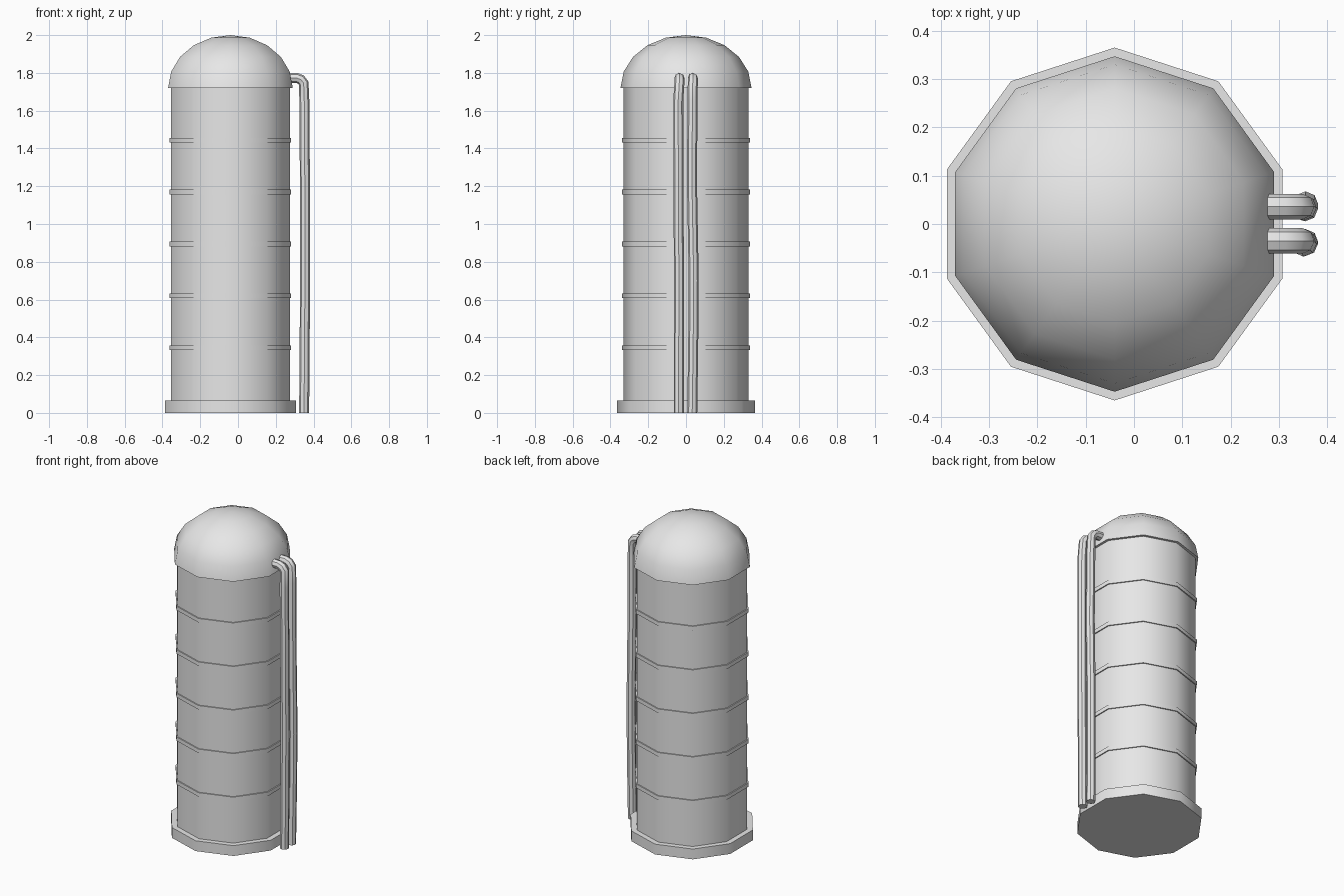
import bpy, bmesh
from math import pi, sin, cos, radians

cube = bpy.data.objects.get("Cube")
if cube:
    bpy.data.objects.remove(cube)

SIDES = 10
CENTRE_X = -0.04

grey = bpy.data.materials.new("plain grey")
grey.use_nodes = True
grey.diffuse_color = (0.8, 0.8, 0.8, 1)
grey.node_tree.nodes["Principled BSDF"].inputs["Base Color"].default_value = (0.8, 0.8, 0.8, 1)


def finish(obj):
    obj.data.materials.clear()
    obj.data.materials.append(grey)
    bpy.ops.object.select_all(action='DESELECT')
    obj.select_set(True)
    bpy.context.view_layer.objects.active = obj
    bpy.ops.object.shade_smooth_by_angle(angle=radians(40))


def lathe(name, profile, tip=None):
    """Ten-sided solid from (radius, height) rings, closed flat or with a tip."""
    bm = bmesh.new()
    rings = []
    for r, z in profile:
        angles = [pi / 2 + 2 * pi * i / SIDES for i in range(SIDES)]
        rings.append([bm.verts.new((r * cos(a), r * sin(a), z)) for a in angles])
    for low, high in zip(rings, rings[1:]):
        for i in range(SIDES):
            j = (i + 1) % SIDES
            bm.faces.new((low[i], low[j], high[j], high[i]))
    bm.faces.new(rings[0][::-1])
    if tip is None:
        bm.faces.new(rings[-1])
    else:
        top = bm.verts.new((0, 0, tip))
        for i in range(SIDES):
            bm.faces.new((rings[-1][i], rings[-1][(i + 1) % SIDES], top))
    mesh = bpy.data.meshes.new(name)
    bm.to_mesh(mesh)
    bm.free()
    obj = bpy.data.objects.new(name, mesh)
    obj.location.x = CENTRE_X
    bpy.context.collection.objects.link(obj)
    finish(obj)


def pipe(name, points, radius=0.0265):
    """Round capped pipe along a path."""
    curve = bpy.data.curves.new(name, 'CURVE')
    curve.dimensions = '3D'
    curve.bevel_depth = radius
    curve.bevel_resolution = 2
    curve.use_fill_caps = True
    spline = curve.splines.new('POLY')
    spline.points.add(len(points) - 1)
    for p, co in zip(spline.points, points):
        p.co = (*co, 1)
    obj = bpy.data.objects.new(name, curve)
    bpy.context.collection.objects.link(obj)
    bpy.ops.object.select_all(action='DESELECT')
    obj.select_set(True)
    bpy.context.view_layer.objects.active = obj
    bpy.ops.object.convert(target='MESH')
    finish(bpy.context.view_layer.objects.active)


# Base, tank body and hoops
lathe("base_plinth", [(0.365, 0), (0.365, 0.065)])
lathe("tank_body", [(0.331, 0.06), (0.331, 1.73)])
for n in range(5):
    z = 0.333 + n * 0.2745
    lathe(f"hoop_{n + 1}", [(0.338, z), (0.338, z + 0.025)])

# Dome roof
steps = [radians(18 * i) for i in range(5)]
lathe("dome_roof", [(0.347 * cos(t), 1.72 + 0.28 * sin(t)) for t in steps], tip=2.0)

# Two slightly bent outlet pipes, each with an elbow at the top
elbow = [(0.276, 1.773), (0.31, 1.773), (0.333, 1.765), (0.348, 1.745)]
runs = {
    "front_pipe": (-0.035, [(1.65, -0.041), (1.2, -0.040), (0.7, -0.037), (0.35, -0.038), (0, -0.038)]),
    "rear_pipe": (0.036, [(1.65, 0.034), (1.2, 0.032), (0.7, 0.041), (0.35, 0.038), (0, 0.033)]),
}
for name, (y, run) in runs.items():
    path = [(x, y, z) for x, z in elbow]
    path += [(0.35 + 0.005 * sin(pi * z / 1.8), py, z) for z, py in run]
    pipe(name, path)
